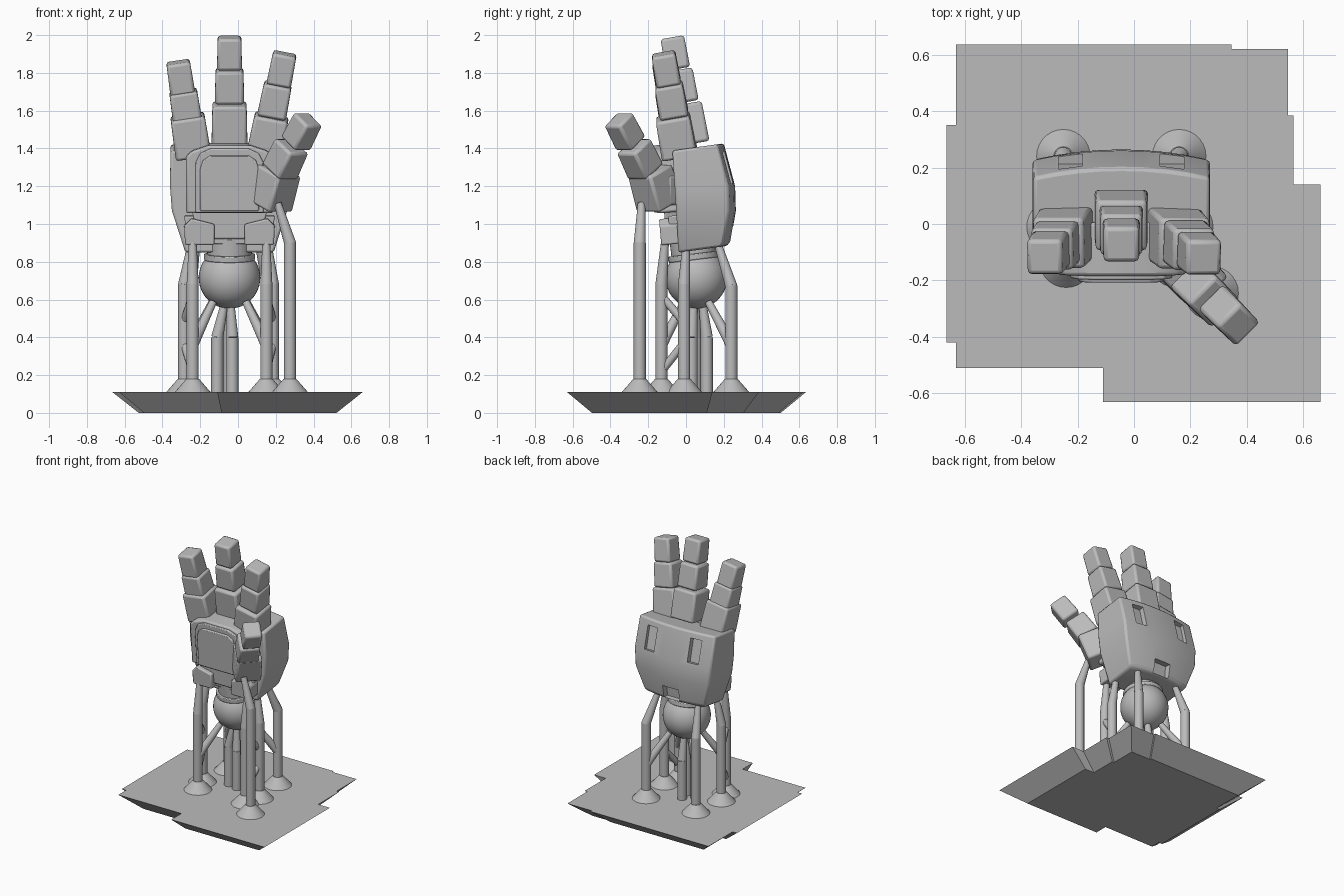
import bpy, bmesh
from math import radians
from mathutils import Vector, Matrix, Euler

cube = bpy.data.objects.get("Cube")
if cube:
    bpy.data.objects.remove(cube)

grey = bpy.data.materials.new("plain_grey")
grey.use_nodes = True
COLOUR = (0.5, 0.5, 0.5, 1)
grey.diffuse_color = COLOUR
grey.node_tree.nodes["Principled BSDF"].inputs["Base Color"].default_value = COLOUR
CX = -0.045  # centre line of the hand


def finish(name, bm, smooth=False, bevel=0, segments=2):
    bmesh.ops.recalc_face_normals(bm, faces=bm.faces)
    mesh = bpy.data.meshes.new(name)
    bm.to_mesh(mesh)
    bm.free()
    obj = bpy.data.objects.new(name, mesh)
    bpy.context.collection.objects.link(obj)
    mesh.materials.append(grey)
    if bevel:
        mod = obj.modifiers.new("rounded_edges", 'BEVEL')
        mod.width, mod.segments = bevel, segments
        mod.limit_method, mod.angle_limit = 'ANGLE', radians(25)
    if smooth:
        bpy.ops.object.select_all(action='DESELECT')
        obj.select_set(True)
        bpy.context.view_layer.objects.active = obj
        bpy.ops.object.shade_smooth_by_angle(angle=radians(35))
    return obj


def block(name, centre, size, rot=Matrix(), bevel=0.015, taper=1):
    bm = bmesh.new()
    bmesh.ops.create_cube(bm, size=1)
    for v in bm.verts:
        if v.co.z > 0:
            v.co.xy *= taper
    bmesh.ops.transform(bm, verts=bm.verts,
                        matrix=Matrix.Translation(centre) @ rot @ Matrix.Diagonal((*size, 1)))
    return finish(name, bm, bevel=bevel, smooth=bevel > 0)


def add_rod(bm, a, b, r1, r2, sides=20):
    a, b = Vector(a), Vector(b)
    d = b - a
    m = Matrix.Translation((a + b) / 2) @ d.to_track_quat('Z', 'Y').to_matrix().to_4x4()
    bmesh.ops.create_cone(bm, cap_ends=True, segments=sides, radius1=r1, radius2=r2,
                          depth=d.length, matrix=m)


def slab(name, outline, front, back, tilt, pivot_z, bevel):
    # Outline in x and z, extruded along y, then leaned forward
    bm = bmesh.new()
    rings = [[bm.verts.new((CX + x, y, z - pivot_z)) for x, z in outline] for y in (front, back)]
    bm.faces.new(rings[0])
    bm.faces.new(rings[1])
    n = len(outline)
    for i in range(n):
        j = (i + 1) % n
        bm.faces.new((rings[0][i], rings[0][j], rings[1][j], rings[1][i]))
    bmesh.ops.transform(bm, verts=bm.verts, matrix=Matrix.Translation((0, 0, pivot_z))
                        @ Matrix.Rotation(radians(tilt), 4, 'X'))
    return finish(name, bm, bevel=bevel, smooth=True)


def mirrored(half):
    return half + [(-x, z) for x, z in reversed(half)]


# Raft with a stepped outline and sloping rim
outline = [(-.63, .635), (.345, .635), (.345, .62), (.545, .62), (.545, .385), (.565, .385),
           (.565, .14), (.66, .14), (.66, -.63), (-.11, -.63), (-.11, -.51), (-.63, -.51),
           (-.63, -.42), (-.665, -.42), (-.665, .35), (-.63, .35)]
bm = bmesh.new()
low = [bm.verts.new((x * .79, y * .79, 0)) for x, y in outline]
top = [bm.verts.new((x, y, .11)) for x, y in outline]
bm.faces.new(low)
bm.faces.new(top)
for i in range(len(outline)):
    j = (i + 1) % len(outline)
    bm.faces.new((low[i], low[j], top[j], top[i]))
finish("raft", bm)

# Palm shell lofted upward: height, half width, front y, back y
levels = [(.865, .235, -.04, .215), (.9, .25, -.042, .235), (1.07, .305, -.052, .264),
          (1.2, .315, -.06, .26), (1.41, .312, -.072, .2)]
bm = bmesh.new()
rings = []
STEPS = 8
for k, (z, w, front, back) in enumerate(levels):
    pts = [(-w, front), (w, front)]
    for i in range(STEPS + 1):
        t = 1 - 2 * i / STEPS
        pts.append((w * t, back - .035 * t * t))
    slope = .14 if k in (0, len(levels) - 1) else 0
    rings.append([bm.verts.new((CX + x, y, z + slope * (y - .08))) for x, y in pts])
for a, b in zip(rings, rings[1:]):
    for i in range(len(a)):
        j = (i + 1) % len(a)
        bm.faces.new((a[i], a[j], b[j], b[i]))
bm.faces.new(rings[0])
bm.faces.new(rings[-1])
palm = finish("palm_shell", bm, smooth=True, bevel=.02)

# Pockets cut in the back of the hand
for x, z, y, w, h, lean in ((-.18, 1.3, .23, .085, .17, 14), (.18, 1.3, .23, .085, .17, 14),
                            (0, .94, .235, .13, .1, -6)):
    cutter = block("pocket_cutter", (CX + x, y, z), (w, .08, h),
                   Matrix.Rotation(radians(lean), 4, 'X'), bevel=0)
    cutter.hide_render = True
    mod = palm.modifiers.new("pocket", 'BOOLEAN')
    mod.operation, mod.object = 'DIFFERENCE', cutter
    mod.solver = 'EXACT'
    bpy.context.view_layer.update()
    bpy.context.view_layer.objects.active = palm
    for m in list(palm.modifiers):
        bpy.ops.object.modifier_apply(modifier=m.name)
    bpy.data.objects.remove(cutter)

# Palm front: stepped arched plates
slab("palm_front", mirrored([(-.23, 1.07), (-.23, 1.37), (-.2, 1.4), (-.11, 1.43)]),
     -.17, .02, 5, 1.25, .012)
slab("palm_frame", mirrored([(-.18, 1.075), (-.18, 1.34), (-.155, 1.39), (-.1, 1.415)]),
     -.185, -.15, 5, 1.25, .006)
slab("palm_pad", mirrored([(-.155, 1.085), (-.155, 1.31), (-.14, 1.355), (-.1, 1.38)]),
     -.198, -.15, 5, 1.25, .006)

# Heel of the palm
slab("heel_bridge", mirrored([(-.16, .93), (-.2, 1.08)]), -.11, .02, 5, 1.0, .008)
slab("heel_core", mirrored([(-.22, .9), (-.24, 1.05)]), -.09, .02, 5, 1.0, .008)
for side, name in ((-1, "right_heel_block"), (1, "left_heel_block")):
    slab(name, [(side * x, z) for x, z in ((.08, .9), (.235, .9), (.24, 1.0), (.2, 1.04), (.08, 1.01))],
         -.14, 0, 5, 1.0, .008)

# Fingers: centres of base, middle and tip blocks, then lean
SIZES = [("base", .19, .215), ("middle", .155, .175), ("tip", .132, .17)]
FINGERS = {
    "right_finger": (-8.5, [(-.252, -.05, 1.465), (-.278, -.075, 1.618), (-.305, -.103, 1.775)]),
    "middle_finger": (0, [(CX, .012, 1.53), (CX, -.024, 1.73), (CX, -.058, 1.905)]),
    "left_finger": (11, [(.158, -.052, 1.465), (.195, -.077, 1.655), (.232, -.105, 1.82)]),
}
for name, (lean, centres) in FINGERS.items():
    rot = Euler((radians(10), radians(lean), 0)).to_matrix().to_4x4()
    for (part, width, height), c in zip(SIZES, centres):
        block(f"{name}_{part}", c, (width, width, height), rot, taper=.95)

# Thumb, pointing out at the front left
for (part, width, height), c, lean in zip(
        SIZES, [(.19, -.165, 1.19), (.252, -.245, 1.345), (.338, -.325, 1.49)], (22, 34, 36)):
    rot = Matrix.Rotation(radians(45), 4, 'Z') @ Matrix.Rotation(radians(lean), 4, 'X')
    block(f"thumb_{part}", c, (width * .95, width, height * .95), rot, taper=.95)
block("thumb_mount", (.13, -.09, 1.18), (.16, .16, .16), Matrix.Rotation(radians(45), 4, 'Z'))

# Wrist ball, neck and collar
BALL = Vector((CX, .055, .715))
bm = bmesh.new()
bmesh.ops.create_uvsphere(bm, u_segments=40, v_segments=24, radius=.163,
                          matrix=Matrix.Translation(BALL))
finish("wrist_ball", bm, smooth=True)
up = Vector((0, -.12, 1)).normalized()
for name, lo, hi, r in (("wrist_neck", .07, .22, .118), ("wrist_collar", .095, .128, .135)):
    bm = bmesh.new()
    add_rod(bm, BALL + up * lo, BALL + up * hi, r, r, 40)
    finish(name, bm, smooth=True, bevel=.005)

# Tall supports: foot x, y, bend height, tip point
SUPPORTS = [(-.24, -.13, .68, (-.24, -.11, .92)), (.15, -.13, .68, (.15, -.11, .92)),
            (.275, -.245, .9, (.21, -.235, 1.11)),
            (-.25, .24, .67, (-.22, .17, .89)), (.16, .24, .67, (.11, .17, .89)),
            (-.285, -.01, .68, (-.25, 0, .88)), (.185, -.01, .68, (.16, 0, .88))]
for n, (x, y, bend, tip) in enumerate(SUPPORTS, 1):
    bm = bmesh.new()
    add_rod(bm, (x, y, .11), (x, y, .18), .095, .034, 28)
    add_rod(bm, (x, y, .15), (x, y, bend), .032, .032)
    add_rod(bm, (x, y, bend), tip, .032, .02)
    bmesh.ops.create_uvsphere(bm, u_segments=20, v_segments=10, radius=.032,
                              matrix=Matrix.Translation((x, y, bend)))
    finish(f"support_{n}", bm, smooth=True)

# Cross braces between neighbouring supports
bm = bmesh.new()
for front, rear in ((SUPPORTS[0], SUPPORTS[5]), (SUPPORTS[1], SUPPORTS[6])):
    add_rod(bm, (*front[:2], .62), (*rear[:2], .48), .022, .022, 12)
    add_rod(bm, (*rear[:2], .37), (*front[:2], .22), .022, .022, 12)
finish("cross_braces", bm, smooth=True)

# Short posts and struts under the ball
bm = bmesh.new()
for x, y in ((-.11, .05), (CX, .11), (-.03, .03)):
    add_rod(bm, (x, y, .11), (x, y, .4), .032, .032)
    add_rod(bm, (x, y, .4), (CX + (x - CX) * .4, .055 + (y - .055) * .6, .58), .032, .02)
for x, y in [s[:2] for s in SUPPORTS if s[2] < .9 and abs(y := s[1]) > .1]:
    foot = Vector((x, y, .36))
    tip = BALL + Vector(((x - CX) * .45, (y - BALL.y) * .35, -.13))
    add_rod(bm, foot, tip, .03, .02)
finish("ball_struts", bm, smooth=True)
